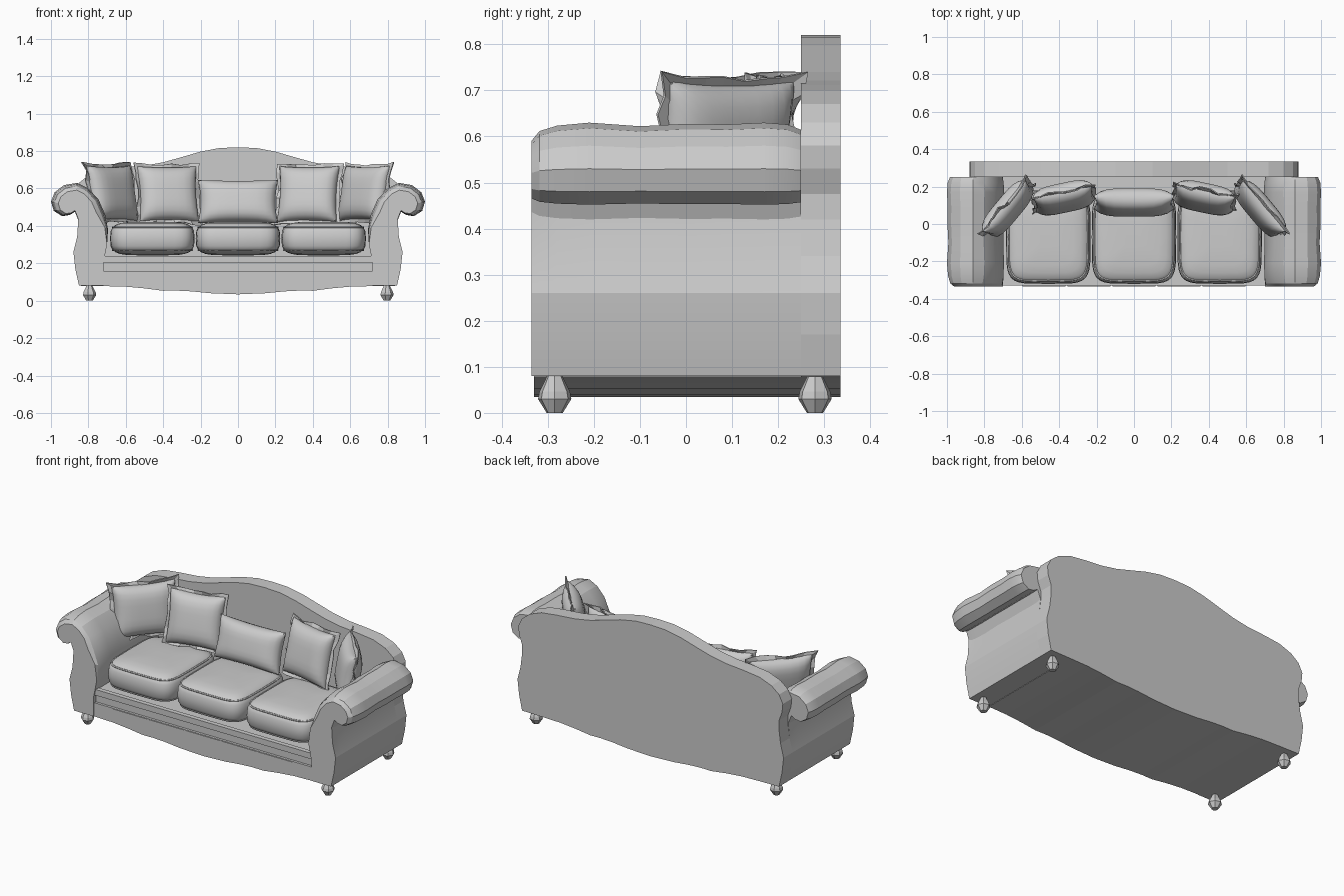
import bpy, bmesh, math, random
from mathutils import Matrix, Vector

if "Cube" in bpy.data.objects:
    bpy.data.objects.remove(bpy.data.objects["Cube"])

random.seed(4)


def make(name, bm, smooth=None, matrix=None):
    bmesh.ops.recalc_face_normals(bm, faces=bm.faces)
    me = bpy.data.meshes.new(name)
    bm.to_mesh(me)
    bm.free()
    if matrix:
        me.transform(matrix)
    ob = bpy.data.objects.new(name, me)
    bpy.context.collection.objects.link(ob)
    if smooth:
        bpy.ops.object.select_all(action='DESELECT')
        ob.select_set(True)
        bpy.context.view_layer.objects.active = ob
        bpy.ops.object.shade_smooth_by_angle(angle=math.radians(smooth))
    return ob


def loft(name, rings, caps=True, smooth=None):
    """Skin a list of closed rings of equal length."""
    bm = bmesh.new()
    vs = [[bm.verts.new(p) for p in r] for r in rings]
    n = len(rings[0])
    for a, b in zip(vs, vs[1:]):
        for i in range(n):
            j = (i + 1) % n
            bm.faces.new((a[i], a[j], b[j], b[i]))
    if caps:
        bm.faces.new(vs[0])
        bm.faces.new(vs[-1])
    return make(name, bm, smooth)


def prism(name, outline, y0, y1):
    return loft(name, [[(x, y, z) for x, z in outline] for y in (y0, y1)])


def mirrored(half):
    return half + [(-x, z) for x, z in reversed(half) if x > 0.001]


# Serpentine back panel
apron = [(.72, .078), (.6, .075), (.5, .066), (.4, .053), (.33, .054),
         (.25, .05), (.15, .04), (0, .034)]
back = [(0, .82), (.1, .816), (.2, .797), (.3, .768), (.4, .74), (.5, .722),
        (.62, .712), (.72, .70), (.80, .67), (.85, .63), (.875, .58),
        (.87, .53), (.85, .475), (.85, .42), (.86, .34), (.88, .26),
        (.87, .17), (.85, .08)] + apron[:-1]
prism("back_panel", back + [(0, .034)] +
      [(-x, z) for x, z in reversed(back[1:])], .25, .335)

# Base with wavy apron, and the deck above it
prism("base", mirrored([(0, .16), (.73, .16)] + apron), -.33, .25)
prism("seat_deck", [(-.73, .15), (.73, .15), (.73, .235), (-.73, .235)], -.315, .25)
prism("deck_ledge", [(-.73, .205), (.73, .205), (.73, .24), (-.73, .24)], -.328, -.3)

# Carved swags on the front rail
for i in range(-2, 3):
    c, w = i * .24, .115
    pts = [(c + w * math.cos(t), .158 - .028 * math.sin(t))
           for t in [k * math.pi / 8 for k in range(9)]]
    prism("rail_swag", pts, -.335, -.32)

# Scrolled arms: one profile lofted along y with soft bulges
arm = [(.72, .08), (.72, .2), (.70, .3), (.695, .38), (.71, .46), (.745, .54),
       (.80, .60), (.86, .63), (.93, .618), (.98, .58), (1, .53), (.985, .48),
       (.94, .452), (.90, .458), (.872, .475), (.85, .42), (.86, .34),
       (.88, .26), (.87, .17), (.85, .08)]
steps = [(-.335, .70), (-.318, .86), (-.28, .95), (-.21, 1), (-.1, .94),
         (0, .98), (.09, .97), (.17, 1), (.22, .97), (.25, .88)]
for s in (-1, 1):
    rings = []
    for y, k in steps:
        ring = []
        for x, z in arm:
            w = min(max((z - .34) / .12, 0), 1)
            f = 1 - (1 - k) * w
            ring.append((s * (.87 + (x - .87) * f), y, .50 + (z - .50) * f))
        rings.append(ring)
    loft("arm", rings, smooth=20)

# Turned feet
for sx in (-1, 1):
    for y in (-.285, .28):
        prof = [(.018, 0), (.037, .03), (.034, .046), (.018, .078), (.018, .09)]
        loft("foot", [[(sx * .795 + r * math.cos(k * math.pi / 3.5),
                        y + r * math.sin(k * math.pi / 3.5), z)
                       for k in range(7)] for r, z in prof])


def sp(v, e):
    return math.copysign(abs(v) ** e, v)


# Seat cushions with piping
def seat(x, w):
    c, h = Vector((x, -.07, .332)), Vector((w, .25, .09))
    N, M = 32, 12

    def ring(phi, grow=1):
        r, z = sp(math.cos(phi), .4) * grow, sp(math.sin(phi), .6)
        return [c + Vector((h.x * r * sp(math.cos(t), .38),
                            h.y * r * sp(math.sin(t), .38), h.z * z))
                for t in [k * 2 * math.pi / N for k in range(N)]]
    loft("seat_cushion", [ring(-1.55 + 3.1 * k / M) for k in range(M + 1)], smooth=40)
    for phi in (-.55, .55):
        cu = bpy.data.curves.new("seat_piping", 'CURVE')
        cu.dimensions = '3D'
        cu.bevel_depth = .005
        cu.bevel_resolution = 1
        pts = ring(phi)
        spl = cu.splines.new('POLY')
        spl.points.add(len(pts) - 1)
        for q, p in zip(spl.points, pts):
            q.co = (*p, 1)
        spl.use_cyclic_u = True
        bpy.context.collection.objects.link(bpy.data.objects.new("seat_piping", cu))


for x in (-.458, 0, .458):
    seat(x, .226)


# Throw pillows with an optional ruffled edge
def pillow(name, loc, w, h, t, tilt, yaw, ruffle=True):
    m = (Matrix.Translation(loc) @ Matrix.Rotation(math.radians(yaw), 4, 'Z')
         @ Matrix.Rotation(math.radians(tilt), 4, 'X'))

    def edge(u, v):
        return w * u * (1 - .07 * (1 - v * v)), h * v * (1 - .07 * (1 - u * u))
    N = 12
    bm = bmesh.new()
    for side in (-1, 1):
        g = []
        for i in range(N + 1):
            row = []
            for j in range(N + 1):
                u, v = (math.sin((k / N - .5) * math.pi) for k in (i, j))
                x, z = edge(u, v)
                d = t * max((1 - u ** 4) * (1 - v ** 4), 0) ** .5
                row.append(bm.verts.new((x, side * d, z)))
            g.append(row)
        for i in range(N):
            for j in range(N):
                bm.faces.new((g[i][j], g[i + 1][j], g[i + 1][j + 1], g[i][j + 1]))
    bmesh.ops.remove_doubles(bm, verts=bm.verts, dist=.0005)
    make(name, bm, 40, m)
    if not ruffle:
        return
    K = 7
    path = [(-1 + 2 * k / K, 1) for k in range(K)] + [(1, 1 - 2 * k / K) for k in range(K)]
    path += [(-u, -v) for u, v in path]
    rings = []
    for grow, jit in ((.96, 0), (1.11, .018)):
        ring = []
        for u, v in path:
            x, z = edge(u, v)
            a = grow + random.uniform(-jit, jit) * 2
            ring.append((x * a, random.uniform(-jit, jit), z * a))
        rings.append(ring)
    ob = loft(name + "_ruffle", rings, caps=False)
    ob.data.transform(m)
    mod = ob.modifiers.new("thickness", 'SOLIDIFY')
    mod.thickness = .006


pillow("center_pillow", (0, .115, .53), .215, .12, .065, -16, 0, False)
for s in (-1, 1):
    pillow("inner_pillow", (s * .375, .14, .57), .165, .155, .065, -14, -12 * s)
    pillow("outer_pillow", (s * .675, .08, .575), .18, .15, .06, -10, -50 * s)
